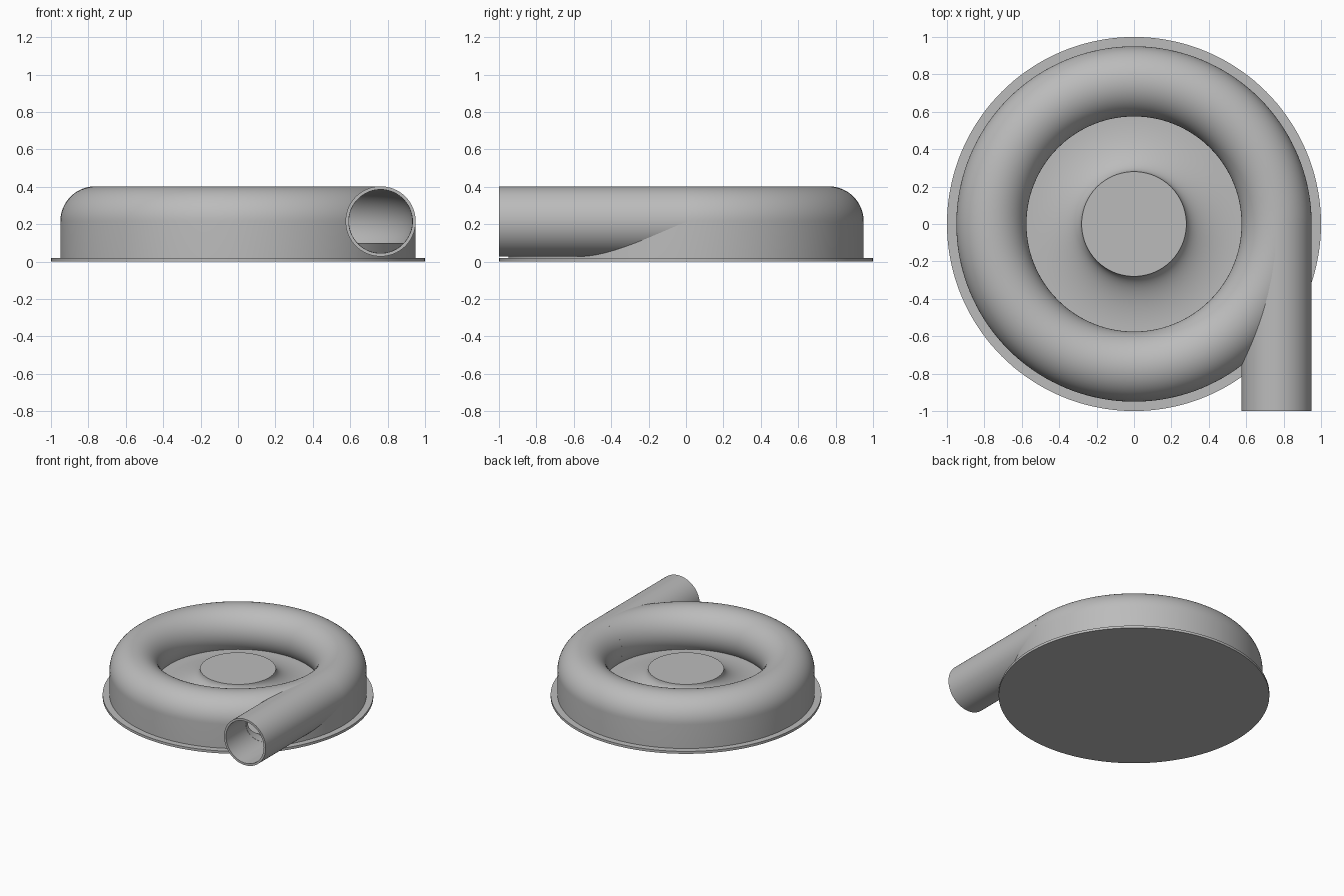
import bpy
import bmesh
from math import sin, cos, asin, pi
from mathutils import Vector, Matrix

cube = bpy.data.objects.get("Cube")
if cube:
    bpy.data.objects.remove(cube, do_unlink=True)

SEGMENTS = 144
MID_R, MID_Z = 0.7625, 0.215      # centre line of the scroll
OUTER, INNER = 0.1875, 0.17       # scroll wall radii
FLANGE_Z, FLOOR_Z = 0.02, 0.1

grey = bpy.data.materials.new("plain grey")
grey.use_nodes = True
grey.diffuse_color = (0.5, 0.5, 0.5, 1)
grey.node_tree.nodes["Principled BSDF"].inputs["Base Color"].default_value = grey.diffuse_color


def finish(name, bm):
    bmesh.ops.remove_doubles(bm, verts=bm.verts, dist=1e-5)
    bmesh.ops.recalc_face_normals(bm, faces=bm.faces)
    mesh = bpy.data.meshes.new(name)
    bm.to_mesh(mesh)
    bm.free()
    mesh.materials.append(grey)
    obj = bpy.data.objects.new(name, mesh)
    bpy.context.collection.objects.link(obj)
    return obj


def lathe(name, profile, matrix=Matrix(), closed=True):
    """Turn a profile of (radius, height) points around the upright axis."""
    bm = bmesh.new()
    verts = [bm.verts.new((r, 0, z)) for r, z in profile]
    ends = verts[1:] + verts[:1] if closed else verts[1:]
    edges = [bm.edges.new(pair) for pair in zip(verts, ends)]
    bmesh.ops.spin(bm, geom=verts + edges, cent=(0, 0, 0), axis=(0, 0, 1),
                   angle=2 * pi, steps=SEGMENTS)
    bm.transform(matrix)
    return finish(name, bm)


def arc(radius, start, end, steps):
    return [(MID_R + radius * cos(start + (end - start) * i / steps),
             MID_Z + radius * sin(start + (end - start) * i / steps))
            for i in range(steps + 1)]


def cut(obj, cutter):
    """Subtract the cutter and bake the result into the mesh."""
    mod = obj.modifiers.new("cut", "BOOLEAN")
    mod.operation, mod.solver, mod.object = "DIFFERENCE", "EXACT", cutter
    graph = bpy.context.evaluated_depsgraph_get()
    mesh = bpy.data.meshes.new_from_object(obj.evaluated_get(graph))
    obj.modifiers.clear()
    obj.data = mesh
    bpy.data.objects.remove(cutter, do_unlink=True)


# Base flange, raised floor and flared hub
flare = [(0.57 - 0.29 * sin(t), FLOOR_Z + 0.13 * (1 - cos(t)))
         for t in [pi / 2 * i / 16 for i in range(17)]]
base = lathe("base_and_hub", [(0, 0), (1, 0), (1, FLANGE_Z), (0.9, FLANGE_Z),
                              (0.9, FLOOR_Z)] + flare + [(0, 0.23)], closed=False)

# Hollow scroll: straight outer wall, rounded top, lip tucked down to the floor
drop = MID_Z - FLOOR_Z
outside = arc(OUTER, 0, pi + asin(drop / OUTER), 40)
inside = arc(INNER, pi + asin(drop / INNER), -asin(drop / INNER), 48)
scroll = lathe("scroll_housing", [(MID_R + OUTER, FLANGE_Z)] + outside + inside
               + [(inside[-1][0], FLANGE_Z)])

# Outlet pipe leaving the scroll at a tangent towards the front
along_front = Matrix.Translation((MID_R, 0, MID_Z)) @ Matrix.Rotation(pi / 2, 4, "X")
pipe = lathe("outlet_pipe", [(INNER, 0), (OUTER, 0), (OUTER, 1), (INNER, 1)], along_front)

# Open the pipe into the scroll
bore = lathe("bore_cutter", [(0, 0), (INNER - 0.001, 0), (INNER - 0.001, 1.1), (0, 1.1)],
             along_front, closed=False)
cut(scroll, bore)
channel = lathe("channel_cutter", arc(INNER - 0.0005, 0, 2 * pi, 64)[:-1])
cut(pipe, channel)

for obj in (base, scroll, pipe):
    bpy.ops.object.select_all(action="DESELECT")
    obj.select_set(True)
    bpy.context.view_layer.objects.active = obj
    bpy.ops.object.shade_smooth_by_angle(angle=pi / 6)
